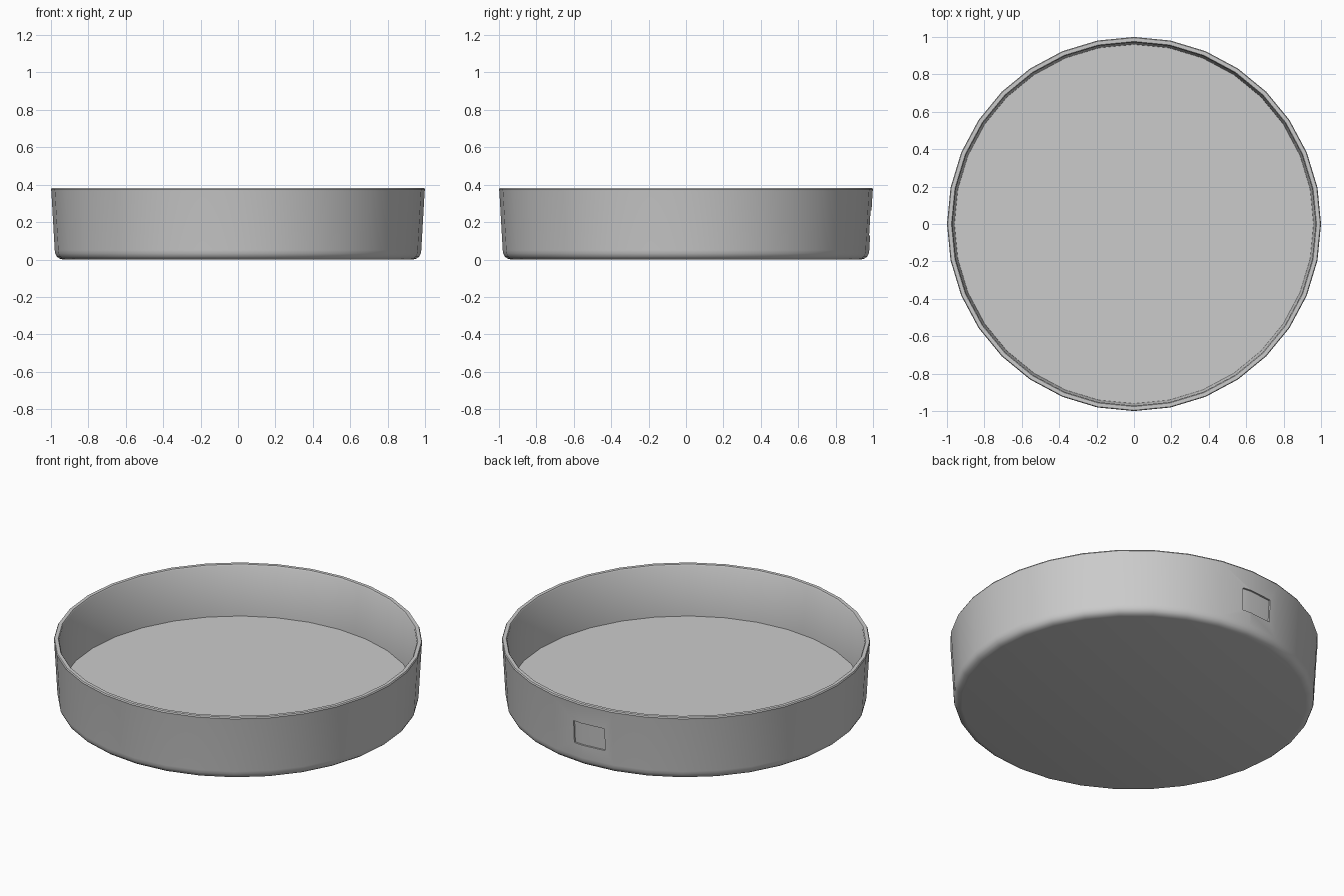
import bpy, bmesh, math

if "Cube" in bpy.data.objects:
    bpy.data.objects.remove(bpy.data.objects["Cube"])

SIDES = 32
WALL_LOW, WALL_HIGH = (0.98, 0.05), (0.998, 0.365)   # straight part of outer wall (radius, z)


def finish(name, bm):
    bmesh.ops.recalc_face_normals(bm, faces=bm.faces)
    mesh = bpy.data.meshes.new(name)
    bm.to_mesh(mesh)
    bm.free()
    obj = bpy.data.objects.new(name, mesh)
    bpy.context.collection.objects.link(obj)
    return obj


def lathe(name, profile):
    bm = bmesh.new()
    verts = [bm.verts.new((r, 0, z)) for r, z in profile]
    edges = [bm.edges.new(pair) for pair in zip(verts, verts[1:])]
    bmesh.ops.spin(bm, geom=verts + edges, cent=(0, 0, 0), axis=(0, 0, 1),
                   angle=math.tau, steps=SIDES, use_merge=True)
    bmesh.ops.remove_doubles(bm, verts=bm.verts, dist=1e-4)
    return finish(name, bm)


def wall_radius(z):
    t = (z - WALL_LOW[1]) / (WALL_HIGH[1] - WALL_LOW[1])
    return WALL_LOW[0] + t * (WALL_HIGH[0] - WALL_LOW[0])


# Round dish: rounded foot, flared wall, thin rim, thick floor
dish = lathe("round_dish", [
    (0, 0), (0.935, 0.0), (0.955, 0.005), (0.969, 0.016), (0.977, 0.032),
    WALL_LOW, WALL_HIGH, (1.0, 0.375), (0.996, 0.382),
    (0.976, 0.382), (0.971, 0.375), (0.96, 0.078), (0, 0.078)])

# Cutter that follows the facets of the back wall
slope = math.tan(math.pi / SIDES)
bm = bmesh.new()
rings = []
for x in (-0.144, 0.0, 0.054):
    rings.append([bm.verts.new((x, wall_radius(z) - slope * abs(x) + d, z))
                  for z, d in ((0.128, -0.01), (0.128, 0.04), (0.262, 0.04), (0.262, -0.01))])
for a, b in zip(rings, rings[1:]):
    for i in range(4):
        j = (i + 1) % 4
        bm.faces.new((a[i], a[j], b[j], b[i]))
bm.faces.new(rings[0])
bm.faces.new(rings[-1])
cutter = finish("recess_cutter", bm)
cutter.hide_render = True

# Shallow recess on the back
cut = dish.modifiers.new("recess", 'BOOLEAN')
cut.operation = 'DIFFERENCE'
cut.solver = 'EXACT'
cut.object = cutter
bpy.context.view_layer.objects.active = dish
dish.select_set(True)
bpy.ops.object.modifier_apply(modifier=cut.name)
bpy.data.objects.remove(cutter)
bpy.ops.object.shade_smooth_by_angle(angle=math.radians(35))
